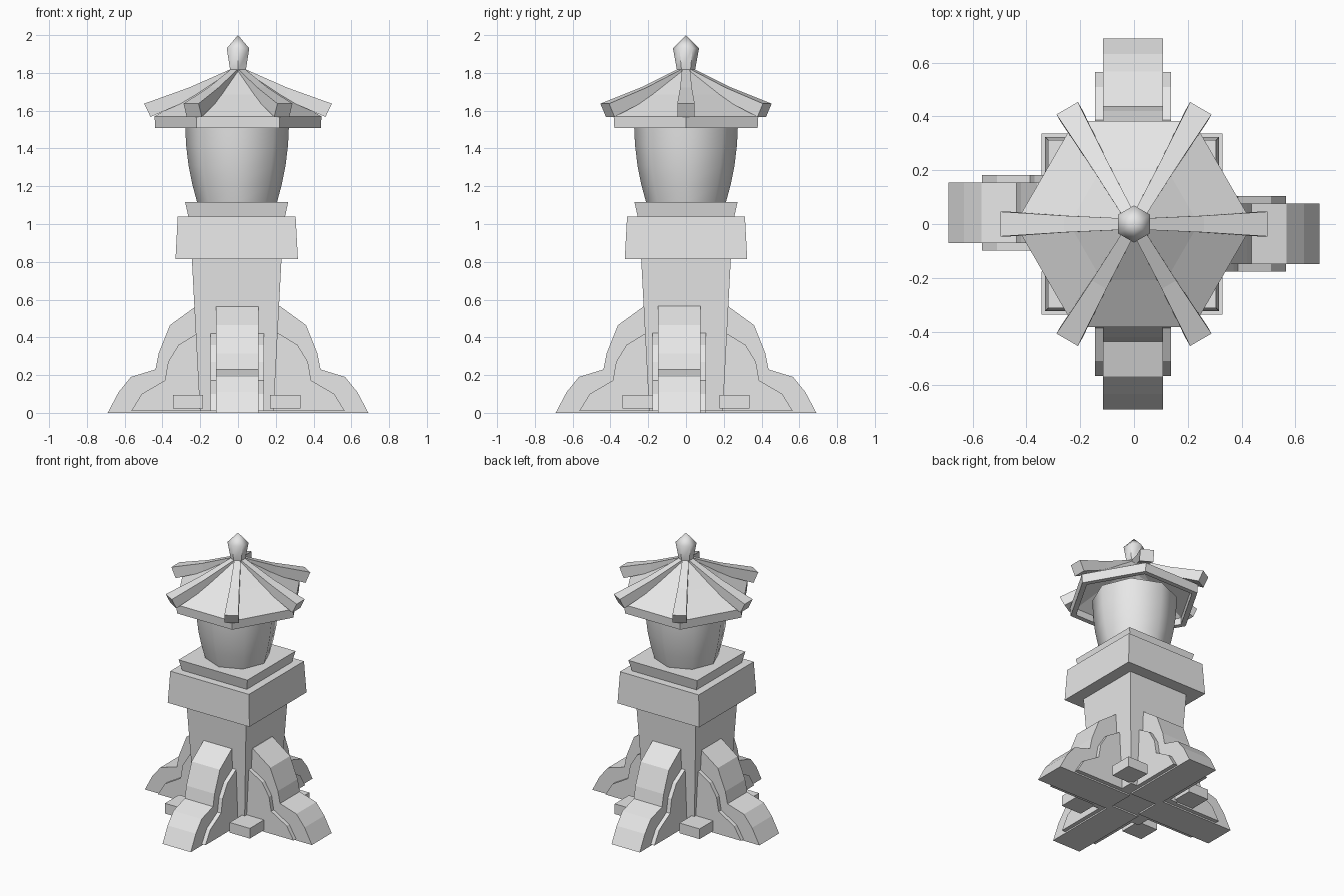
import bpy
import bmesh
import math
from mathutils import Matrix, Vector

cube = bpy.data.objects.get("Cube")
if cube:
    bpy.data.objects.remove(cube, do_unlink=True)

stone = bpy.data.materials.new("light grey stone")
stone.use_nodes = True
stone.diffuse_color = (0.8, 0.8, 0.8, 1)
stone.node_tree.nodes["Principled BSDF"].inputs["Base Color"].default_value = (0.8, 0.8, 0.8, 1)


def finish(name, bm, smooth=False):
    bmesh.ops.remove_doubles(bm, verts=bm.verts, dist=0.0005)
    bmesh.ops.recalc_face_normals(bm, faces=bm.faces)
    mesh = bpy.data.meshes.new(name)
    bm.to_mesh(mesh)
    bm.free()
    mesh.materials.append(stone)
    obj = bpy.data.objects.new(name, mesh)
    bpy.context.collection.objects.link(obj)
    if smooth:
        bpy.ops.object.select_all(action='DESELECT')
        obj.select_set(True)
        bpy.context.view_layer.objects.active = obj
        bpy.ops.object.shade_smooth_by_angle(angle=math.radians(52))
    return obj


def loft(bm, rings, cap=True):
    """Skin a list of closed rings of points."""
    rows = [[bm.verts.new(p) for p in ring] for ring in rings]
    n = len(rows[0])
    for a, b in zip(rows, rows[1:]):
        for i in range(n):
            j = (i + 1) % n
            bm.faces.new((a[i], a[j], b[j], b[i]))
    if cap:
        bm.faces.new(rows[0])
        bm.faces.new(rows[-1])


def turned(name, profile, sides, turn=0.0, center=(0, 0), smooth=False, cap=True):
    """Revolve (radius, z) points into a prism-like solid."""
    bm = bmesh.new()
    angles = [turn + math.tau * i / sides for i in range(sides)]
    loft(bm, [[Vector((center[0] + r * math.cos(a), center[1] + r * math.sin(a), z))
               for a in angles] for r, z in profile], cap)
    return finish(name, bm, smooth)


def square(name, profile, center):
    """Tapered square block from (half width, z) points."""
    return turned(name, [(h * math.sqrt(2), z) for h, z in profile], 4, math.pi / 4, center)


def buttress(name, outline, half, shift, angle):
    """Extrude a side outline across its width, facing outward at an angle."""
    bm = bmesh.new()
    loft(bm, [[Vector((r, shift + s * half, z)) for r, z in outline] for s in (-1, 1)])
    bm.transform(Matrix.Rotation(angle, 4, 'Z'))
    return finish(name, bm)


# Tower body
mid = (-0.007, 0)
square("column", [(0.195, 0.01), (0.238, 0.83)], mid)
square("capital_block", [(0.324, 0.815), (0.312, 1.04)], mid)
square("lantern_plinth", [(0.255, 1.035), (0.273, 1.117)], mid)

# Corner feet
for x in (-1, 1):
    for y in (-1, 1):
        side = ("left" if x > 0 else "right")
        end = ("back" if y > 0 else "front")
        square(f"{end}_{side}_foot", [(0.08, 0.022), (0.08, 0.095)],
               (-0.007 + x * 0.257, y * 0.257))

# Stepped buttresses with a wider, lower brace behind each
OUTER = [(0.1, 0), (0.69, 0), (0.632, 0.11), (0.567, 0.19), (0.437, 0.23),
         (0.42, 0.315), (0.36, 0.465), (0.22, 0.567), (0.1, 0.567)]
INNER = [(0.1, 0.01), (0.565, 0.01), (0.51, 0.1), (0.387, 0.172),
         (0.37, 0.27), (0.315, 0.36), (0.2, 0.43), (0.1, 0.43)]
for label, angle, shift in (("left", 0, -0.036), ("back", 90, 0.004),
                            ("right", 180, -0.042), ("front", 270, -0.004)):
    buttress(label + "_buttress", OUTER, 0.112, shift, math.radians(angle))
    buttress(label + "_brace", INNER, 0.141, shift, math.radians(angle))

# Lantern drum
turned("lantern_drum", [(0.21, 1.11), (0.237, 1.21), (0.257, 1.31), (0.27, 1.42),
                        (0.276, 1.55)], 8, 0, (-0.005, 0), smooth=True)

# Hollow hexagonal roof with eave band
turned("roof", [(0, 1.83), (0.04, 1.815), (0.24, 1.685), (0.442, 1.57), (0.438, 1.507),
                (0.4, 1.507), (0.4, 1.555), (0.24, 1.655), (0, 1.8)], 6, cap=False)

# Roof ridges: radius of top, top z, radius of bottom, bottom z, half width
RIDGE = [(0.01, 1.832, 0.01, 1.78, 0.02), (0.26, 1.722, 0.25, 1.66, 0.031),
         (0.497, 1.637, 0.463, 1.567, 0.046)]
for i in range(6):
    bm = bmesh.new()
    loft(bm, [[Vector((rt, -w, zt)), Vector((rt, w, zt)),
               Vector((rb, w, zb)), Vector((rb, -w, zb))] for rt, zt, rb, zb, w in RIDGE])
    bm.transform(Matrix.Rotation(math.radians(60 * i), 4, 'Z'))
    finish(f"roof_ridge_{i + 1}", bm)

# Finial
turned("finial", [(0, 1.81), (0.048, 1.815), (0.069, 1.93), (0, 2.0)], 6,
       math.pi / 2, smooth=True, cap=False)
